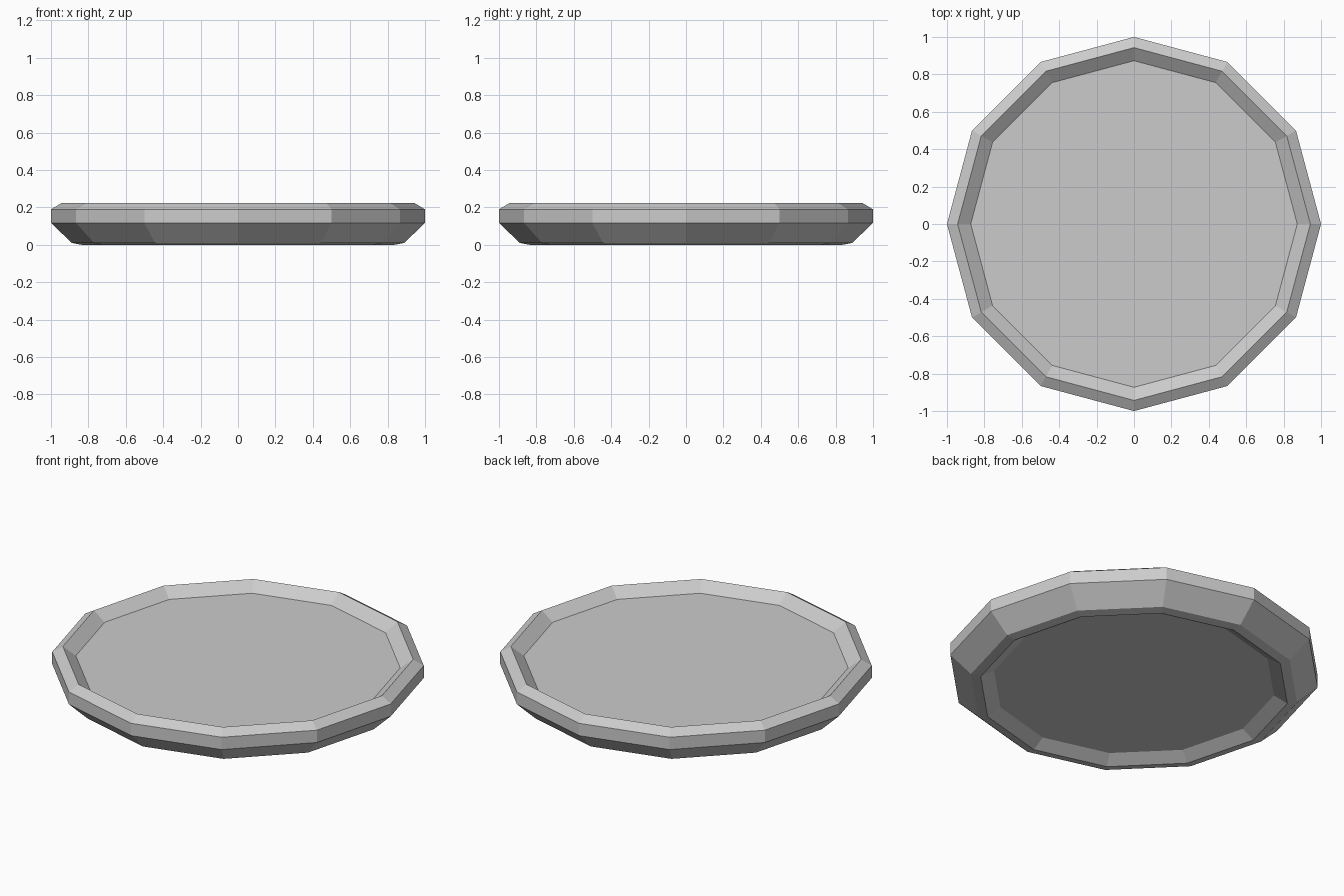
import bpy, bmesh
from math import cos, sin, pi

if "Cube" in bpy.data.objects:
    bpy.data.objects.remove(bpy.data.objects["Cube"])

SIDES = 12

# Half cross-section (radius, height), from the underside recess to the top floor
PROFILE = [
    (0.762, 0.043),  # recessed underside
    (0.835, 0.0),    # inner edge of foot
    (0.888, 0.01),   # outer edge of foot
    (1.0, 0.117),    # flared wall
    (1.0, 0.19),     # upright band
    (0.943, 0.224),  # rim crest
    (0.873, 0.172),  # edge of top floor
]

bm = bmesh.new()
rings = [[bm.verts.new((r * cos(2 * pi * i / SIDES), r * sin(2 * pi * i / SIDES), z))
          for i in range(SIDES)] for r, z in PROFILE]

# Walls between neighbouring rings
for low, high in zip(rings, rings[1:]):
    for i in range(SIDES):
        j = (i + 1) % SIDES
        bm.faces.new((low[i], low[j], high[j], high[i]))

# Flat underside and top floor
bm.faces.new(rings[0][::-1])
bm.faces.new(rings[-1])
bmesh.ops.recalc_face_normals(bm, faces=bm.faces[:])

mesh = bpy.data.meshes.new("plate")
bm.to_mesh(mesh)
bm.free()
plate = bpy.data.objects.new("plate", mesh)
bpy.context.collection.objects.link(plate)
